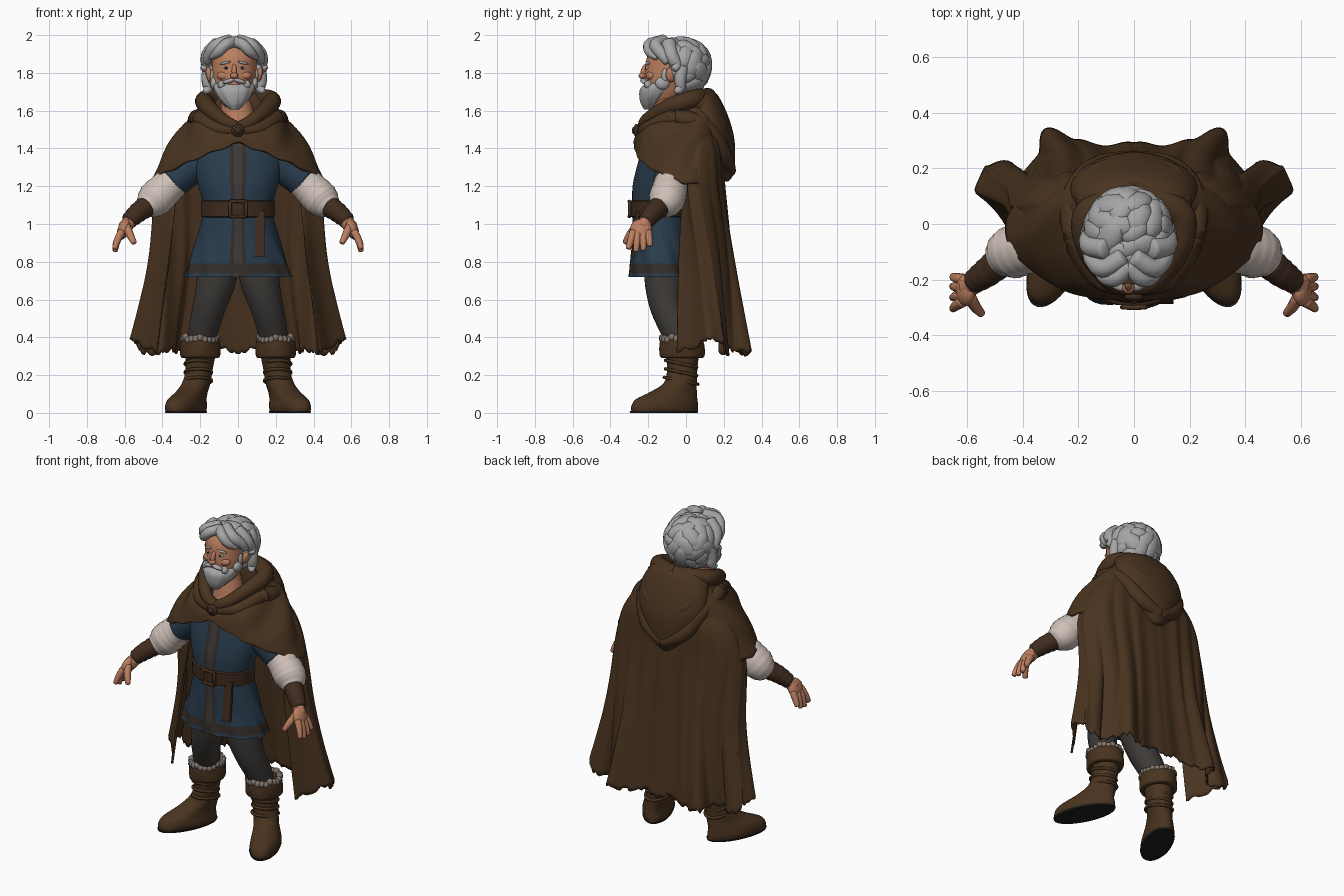
import bpy, bmesh, math, random
from mathutils import Vector, Matrix, Euler

random.seed(4)


def colour(name, r, g, b):
    m = bpy.data.materials.new(name)
    m.diffuse_color = (r, g, b, 1)
    return m


CLOAK = colour("warm brown", 0.066, 0.033, 0.0138)
BELT = colour("dark leather", 0.050, 0.025, 0.0135)
BLUE = colour("tunic blue", 0.022, 0.045, 0.074)
DARK = colour("trouser grey", 0.046, 0.042, 0.038)
TRIM = colour("dark trim", 0.033, 0.026, 0.022)
FUR = colour("fur", 0.22, 0.175, 0.145)
LINEN = colour("linen", 0.62, 0.53, 0.48)
SKIN = colour("skin", 0.50, 0.21, 0.115)
HAIR = colour("grey hair", 0.38, 0.38, 0.38)
BLACK = colour("black", 0.014, 0.013, 0.012)


def spline(pts, t):
    """Point on a smooth curve through pts, t from 0 to 1."""
    n = len(pts) - 1
    i = min(int(t * n), n - 1)
    f = t * n - i
    a, b, c, d = (pts[max(0, min(n, k))] for k in (i - 1, i, i + 1, i + 2))
    return [0.5 * (2 * q + (r - p) * f + (2 * p - 5 * q + 4 * r - s) * f * f
                   + (3 * q - p - 3 * r + s) * f ** 3) for p, q, r, s in zip(a, b, c, d)]


def finish(name, bm, mats, mirror=False, thick=0, rule=None):
    bmesh.ops.recalc_face_normals(bm, faces=bm.faces[:])
    me = bpy.data.meshes.new(name)
    bm.to_mesh(me)
    bm.free()
    ob = bpy.data.objects.new(name, me)
    bpy.context.collection.objects.link(ob)
    for m in mats if isinstance(mats, list) else [mats]:
        me.materials.append(m)
    for p in me.polygons:
        p.use_smooth = True
        if rule:
            p.material_index = int(rule(p.center))
    me.set_sharp_from_angle(angle=math.radians(50))
    if mirror:
        mod = ob.modifiers.new("mirror", 'MIRROR')
        mod.merge_threshold = 0.0005
    if thick:
        mod = ob.modifiers.new("thickness", 'SOLIDIFY')
        mod.thickness = thick
        mod.offset = 0
    return ob


def skin_rings(bm, rings):
    """Join closed rings of points with quads and cap both ends."""
    vs = [[bm.verts.new(p) for p in r] for r in rings]
    n = len(vs[0])
    for a, b in zip(vs, vs[1:]):
        for j in range(n):
            bm.faces.new((a[j], a[(j + 1) % n], b[(j + 1) % n], b[j]))
    bm.faces.new(vs[0])
    bm.faces.new(vs[-1])


def loft(name, rows, mats, seg=40, steps=24, wob=0, waves=9, **kw):
    """Stack of ellipses (x, y, z, rx, ry, turn)."""
    bm, rings = bmesh.new(), []
    rows = [tuple(r) + (0,) * (6 - len(r)) for r in rows]
    for i in range(steps + 1):
        x, y, z, rx, ry, t = spline(rows, i / steps)
        ring = []
        for j in range(seg):
            a = 2 * math.pi * (j + 0.5) / seg
            k = 1 + wob * math.sin(waves * a + 22 * z) * (1 - i / steps)
            u, v = rx * k * math.cos(a), ry * k * math.sin(a)
            ring.append((x + u * math.cos(t) - v * math.sin(t),
                         y + u * math.sin(t) + v * math.cos(t), z))
        rings.append(ring)
    skin_rings(bm, rings)
    return finish(name, bm, mats, **kw)


def tube(bm, pts, seg=16, steps=14, wrinkle=0):
    """Round limb through (x, y, z, radius) with rounded ends."""
    rings = []
    for i in range(-2, steps + 3):
        t = min(max(i / steps, 0), 1)
        x, y, z, r = spline(pts, t)
        tan = (Vector(spline(pts, min(t + .01, 1))[:3]) - Vector(spline(pts, max(t - .01, 0))[:3])).normalized()
        over = max(-i, i - steps, 0)
        c = Vector((x, y, z)) + tan * r * 0.14 * over * (1 if i > 0 else -1)
        r *= (1, 0.85, 0.45)[over] * (1 + wrinkle * math.sin(i * 2.1))
        s = tan.cross(Vector((0.1, 1, 0.1))).normalized()
        w = tan.cross(s)
        rings.append([c + r * (s * math.cos(a) + w * math.sin(a))
                      for a in (2 * math.pi * j / seg for j in range(seg))])
    skin_rings(bm, rings)


def limb(name, paths, mats, mirror=True, **kw):
    bm = bmesh.new()
    for p in paths:
        tube(bm, p, **kw)
    return finish(name, bm, mats, mirror)


def balls(name, items, mat, mirror=False, sub=2):
    """Ellipsoids (location, radii, rotation) in one mesh."""
    bm = bmesh.new()
    for loc, radii, *rot in items:
        m = Matrix.Translation(loc) @ Euler(rot[0] if rot else (0, 0, 0)).to_matrix().to_4x4()
        bmesh.ops.create_icosphere(bm, subdivisions=sub, radius=1, matrix=m @ Matrix.Diagonal((*radii, 1)))
    return finish(name, bm, mat, mirror)


def patch(name, rows, mat, nu, nv, thick, warp):
    """Half sheet of cloth through rows of points, mirrored across x = 0."""
    bm, grid = bmesh.new(), []
    for i in range(nv + 1):
        v = i / nv
        row = [spline([spline(r, j / nu) for r in rows], v) for j in range(nu + 1)]
        grid.append([bm.verts.new(warp(Vector(p), j / nu, v)) for j, p in enumerate(row)])
    for a, b in zip(grid, grid[1:]):
        for j in range(nu):
            bm.faces.new((a[j], a[j + 1], b[j + 1], b[j]))
    return finish(name, bm, mat, True, thick)


# Cloak: half outlines from back centre to front edge
def level(z, *xy):
    return [(x, y, z) for x, y in xy]


cloak_rows = [
    level(1.60, (0, .11), (.08, .11), (.14, .10), (.18, .07), (.19, .04), (.18, .01), (.17, -.02)),
    level(1.40, (0, .18), (.13, .18), (.24, .165), (.31, .13), (.35, .08), (.35, .03), (.29, .01)),
    level(1.18, (0, .20), (.13, .20), (.25, .185), (.36, .15), (.425, .08), (.425, .02), (.32, -.01)),
    level(0.80, (0, .235), (.13, .235), (.25, .245), (.35, .19), (.44, .15), (.465, .08), (.36, -.035)),
    level(0.32, (0, .29), (.16, .285), (.31, .33), (.38, .19), (.50, .22), (.56, .13), (.425, -.045))]
jag = [random.uniform(-.025, .025) for _ in range(80)]


def cloak_warp(p, u, v):
    amp = 0.010 * v * min(u * 6, 1)
    p.y += amp * math.sin(u * 44)
    p.x += amp * math.cos(u * 37) if u > 0 else 0
    if v > 0.8:
        p.z += (v - 0.8) * 5 * (0.6 * jag[int(u * 72)] + 0.012 * math.sin(u * 19)
                                + 0.075 * math.exp(-((u - .84) / .1) ** 2))
    return p


patch("cloak", cloak_rows, CLOAK, 72, 44, 0.012, cloak_warp)

# Shoulder mantle: front centre round to back centre
mantle_rows = [
    [(0, -.20, 1.53), (.10, -.17, 1.58), (.16, -.05, 1.64), (.13, .08, 1.67), (0, .12, 1.68)],
    [(0, -.235, 1.50), (.17, -.205, 1.50), (.262, -.03, 1.53), (.21, .12, 1.55), (0, .15, 1.56)],
    [(0, -.26, 1.465), (.22, -.225, 1.41), (.365, -.05, 1.39), (.30, .125, 1.40), (0, .17, 1.40)],
    [(0, -.272, 1.43), (.245, -.235, 1.335), (.445, -.075, 1.235), (.39, .09, 1.21), (0, .17, 1.24)]]


def mantle_warp(p, u, v):
    k = 0.010 * math.sin(v * math.pi) * math.sin(u * math.pi) * math.sin(u * 16 + v * 9)
    return p + Vector((k, 0, k)) + Vector((0, 0, v ** 4 * .005 * math.sin(u * 50)))


patch("shoulder_mantle", mantle_rows, CLOAK, 48, 20, 0.016, mantle_warp)

# Hood lying on the back, with rolled collar and folds
loft("hood", [(0, .10, 1.71, .07, .03), (0, .09, 1.68, .17, .08), (0, .11, 1.58, .225, .11),
              (0, .14, 1.46, .22, .115), (0, .155, 1.34, .155, .105), (0, .17, 1.26, .08, .08),
              (0, .19, 1.225, .03, .035)], CLOAK)
limb("hood_collar", [
    [(0, -.225, 1.51, .030), (.08, -.205, 1.55, .036), (.160, -.09, 1.62, .045), (.165, .04, 1.66, .05), (0, .12, 1.675, .045)],
    [(0, -.235, 1.49, .028), (.13, -.19, 1.51, .040), (.21, -.04, 1.56, .048), (.205, .11, 1.50, .05), (.13, .20, 1.36, .045), (0, .23, 1.28, .035)],
    [(.17, .07, 1.64, .04), (.14, .18, 1.53, .035), (0, .225, 1.45, .03)]], CLOAK, steps=28)

# Cloak clasp
balls("clasp", [((0, -.262, 1.495), (.036, .018, .036)), ((0, -.275, 1.495), (.02, .012, .02))], BELT)


# Tunic with dark-edged placket and hem band
def placket(c):
    return (2 if abs(c.x) < .012 else 1) if abs(c.x) < .04 and c.y < -.15 else 0


loft("tunic_body", [(0, -.145, 1.04, .17, .135), (0, -.145, 1.13, .19, .14), (0, -.135, 1.22, .215, .145),
                    (0, -.115, 1.34, .235, .135), (0, -.09, 1.46, .20, .125), (0, -.08, 1.55, .09, .10)],
     [BLUE, TRIM, DARK], seg=66, rule=placket)
loft("tunic_skirt", [(0, -.13, .72, .28, .17), (0, -.13, .80, .257, .163), (0, -.135, .93, .216, .15),
                     (0, -.145, 1.08, .178, .138)],
     [BLUE, TRIM, DARK], seg=74, steps=36, wob=.035, waves=10,
     rule=lambda c: 1 if .738 < c.z < .79 else placket(c))

# Belt, buckle, hanging strap
loft("belt", [(0, -.145, 1.035, .186, .14), (0, -.145, 1.04, .194, .148), (0, -.145, 1.12, .198, .152),
              (0, -.145, 1.125, .19, .145)], BELT, steps=3)
limb("buckle", [[(0, -.301, 1.12, .009), (.042, -.299, 1.12, .009)], [(0, -.301, 1.04, .009), (.042, -.299, 1.04, .009)],
                [(.042, -.299, 1.04, .009), (.042, -.299, 1.12, .009)]], CLOAK, steps=2, seg=8)
bm = bmesh.new()
bmesh.ops.create_cube(bm, size=1, matrix=Matrix.Translation((.115, -.268, .945))
                      @ Matrix.Rotation(-.10, 4, 'X') @ Matrix.Diagonal((.055, .016, .24, 1)))
finish("belt_strap", bm, BELT)

# Arms: tunic sleeves, linen sleeves, bracers
limb("tunic_sleeves", [[(.17, -.08, 1.36, .095), (.26, -.08, 1.29, .09), (.345, -.08, 1.23, .092)]], BLUE, seg=24)
limb("linen_sleeves", [[(.31, -.08, 1.25, .08), (.38, -.085, 1.19, .092), (.445, -.105, 1.125, .094), (.485, -.13, 1.085, .066)]],
     LINEN, seg=24, steps=20, wrinkle=.018)
limb("bracers", [[(.475, -.13, 1.10, .058), (.53, -.175, 1.06, .053), (.58, -.21, 1.015, .043)]], BELT, wrinkle=.03)

# Hands
balls("palms", [((.605, -.238, .972), (.032, .058, .058), (.1, -.35, 0))], SKIN, True, 3)
limb("fingers", [[(.615, y0, .96, .021), (.638, (y0 + y1) / 2, .915, .019), (.652, y1, z, .014)]
                 for y0, y1, z in ((-.20, -.19, .885), (-.228, -.225, .862), (-.255, -.264, .856), (-.278, -.305, .87))]
     + [[(.59, -.265, .985, .022), (.57, -.30, .94, .02), (.55, -.322, .90, .015)],
        [(.56, -.20, 1.03, .036), (.60, -.232, .98, .038)]], SKIN, seg=10, steps=6)

# Legs
limb("trousers", [[(.10, -.11, .84, .11), (.115, -.115, .70, .105), (.15, -.105, .57, .088), (.18, -.06, .45, .08), (.195, -.03, .35, .07)]],
     DARK, seg=24)

# Boots, cuffs, fur and soles
T = math.radians(24)
loft("boots", [(.275, -.115, .010, .082, .190, T), (.275, -.115, .035, .087, .190, T), (.27, -.105, .072, .081, .175, T),
               (.245, -.065, .112, .072, .13, T), (.22, -.03, .16, .072, .09, T), (.206, -.02, .23, .072, .08, 0),
               (.20, -.02, .30, .08, .088, 0)], CLOAK, mirror=True, wob=.02, waves=5)
loft("soles", [(.275, -.117, 0, .084, .192, T), (.275, -.117, .011, .088, .196, T)], BLACK, steps=1, mirror=True)
loft("boot_cuffs", [(.2, -.02, .29, .085, .095), (.2, -.02, .30, .103, .116), (.2, -.022, .36, .104, .117),
                    (.2, -.024, .388, .096, .108), (.2, -.025, .395, .08, .09)], CLOAK, mirror=True, wob=.04, waves=4)
limb("boot_wrinkles", [[(.21 + .07 * math.cos(a), -.026 + (.083 + r) * math.sin(a), z - .018 * math.sin(a), .009)
                        for a in (i * math.pi / 8 for i in range(17))] for z, r in ((.17, .006), (.215, 0), (.26, 0))],
     CLOAK, seg=8, steps=32)
balls("boot_fur", [((.2 + .088 * math.cos(a), -.025 + .099 * math.sin(a), .393 + random.uniform(-.008, .008)),
                    (.022, .022, .024)) for a in (i * math.pi / 12 for i in range(24))], FUR, True, 1)

# Head, neck, ears, nose
HX = -.02
loft("head", [(HX, -.13, 1.62, .05, .06), (HX, -.11, 1.68, .09, .10), (HX, -.10, 1.76, .114, .12),
              (HX, -.09, 1.84, .118, .125), (HX, -.08, 1.90, .118, .12), (HX, -.07, 1.95, .09, .09)], SKIN)
limb("neck", [[(0, -.10, 1.46, .105), (0, -.095, 1.56, .09), (HX, -.09, 1.68, .075)]], SKIN, mirror=False, seg=24)
balls("ears", [((HX + s * .132, -.08, 1.79), (.018, .028, .042), (0, s * .2, 0)) for s in (-1, 1)], SKIN)
balls("nose_and_cheeks", [((HX, -.218, 1.81), (.014, .022, .042), (-.3, 0, 0)), ((HX, -.23, 1.785), (.022, .022, .017))]
      + [((HX + s * .052, -.183, 1.785), (.042, .03, .026)) for s in (-1, 1)], SKIN)

# Eyes and brows
for nm, r, y, mat in (("eye_whites", (.016, .012, .008), -.202, LINEN), ("pupils", (.008, .006, .007), -.2105, BLACK)):
    balls(nm, [((HX + s * .043, y, 1.826), r) for s in (-1, 1)], mat)
balls("eyebrows", [((HX + s * .047, -.203, 1.853), (.032, .010, .007), (0, s * .2, s * .25)) for s in (-1, 1)], HAIR)

# Beard and moustache
loft("beard", [(HX, -.195, 1.605, .02, .025), (HX, -.185, 1.635, .055, .052), (HX, -.165, 1.675, .09, .08),
               (HX, -.138, 1.715, .110, .104), (HX, -.112, 1.745, .114, .10)], HAIR, wob=.06, waves=11)
balls("moustache_and_sideburns", [it for s in (-1, 1) for it in (
    ((HX + s * .03, -.222, 1.756), (.036, .02, .013), (0, s * .3, s * .25)),
    ((HX + s * .066, -.2, 1.738), (.022, .022, .024), (0, -s * .4, 0)),
    ((HX + s * .106, -.125, 1.745), (.022, .04, .035)),
    ((HX + s * .116, -.112, 1.785), (.012, .018, .04)))], HAIR)

# Curly hair: overlapping locks over the scalp, fuller at the front top
locks = [((-.02, -.015, 1.855), (.13, .125, .11))]
for i in range(60):
    dz = 1 - 2 * (i + .5) / 60
    a, h = i * 2.39996, math.sqrt(1 - dz * dz)
    d = Vector((h * math.cos(a), h * math.sin(a), dz))
    if (d.y < -.2 and dz < .5) or dz < -.92:
        continue
    loc = Vector((-.02 + .134 * d.x, -.028 + (.138 if d.y > 0 else .15) * d.y, 1.845 + (.12 if dz > 0 else .15) * dz))
    rot = d.to_track_quat('Z', 'Y') @ Euler((0, 0, random.uniform(0, 3.1))).to_quaternion()
    k = random.uniform(.85, 1.2)
    locks.append((loc, (.046 * k, .066 * k, .031), rot.to_euler()))
balls("hair", locks, HAIR)

# Wavy locks swept from the parting down past the temples
sweeps = []
for s in (-1, 1):
    for path in ([(.0, -.15, 1.965, .03), (.045, -.195, 1.95, .03), (.085, -.19, 1.91, .027), (.12, -.155, 1.88, .014)],
                 [(.02, -.12, 1.97, .035), (.09, -.16, 1.945, .035), (.132, -.125, 1.895, .030), (.145, -.10, 1.855, .018)],
                 [(.08, -.09, 1.955, .04), (.135, -.08, 1.90, .038), (.148, -.05, 1.84, .03), (.166, -.065, 1.82, .016)],
                 [(.13, -.02, 1.83, .038), (.142, -.03, 1.77, .032), (.138, -.03, 1.72, .028), (.155, -.055, 1.70, .014)]):
        sweeps.append([(-.02 + s * x, y, z, r) for x, y, z, r in path])
limb("hair_locks", sweeps, HAIR, mirror=False, seg=12)
